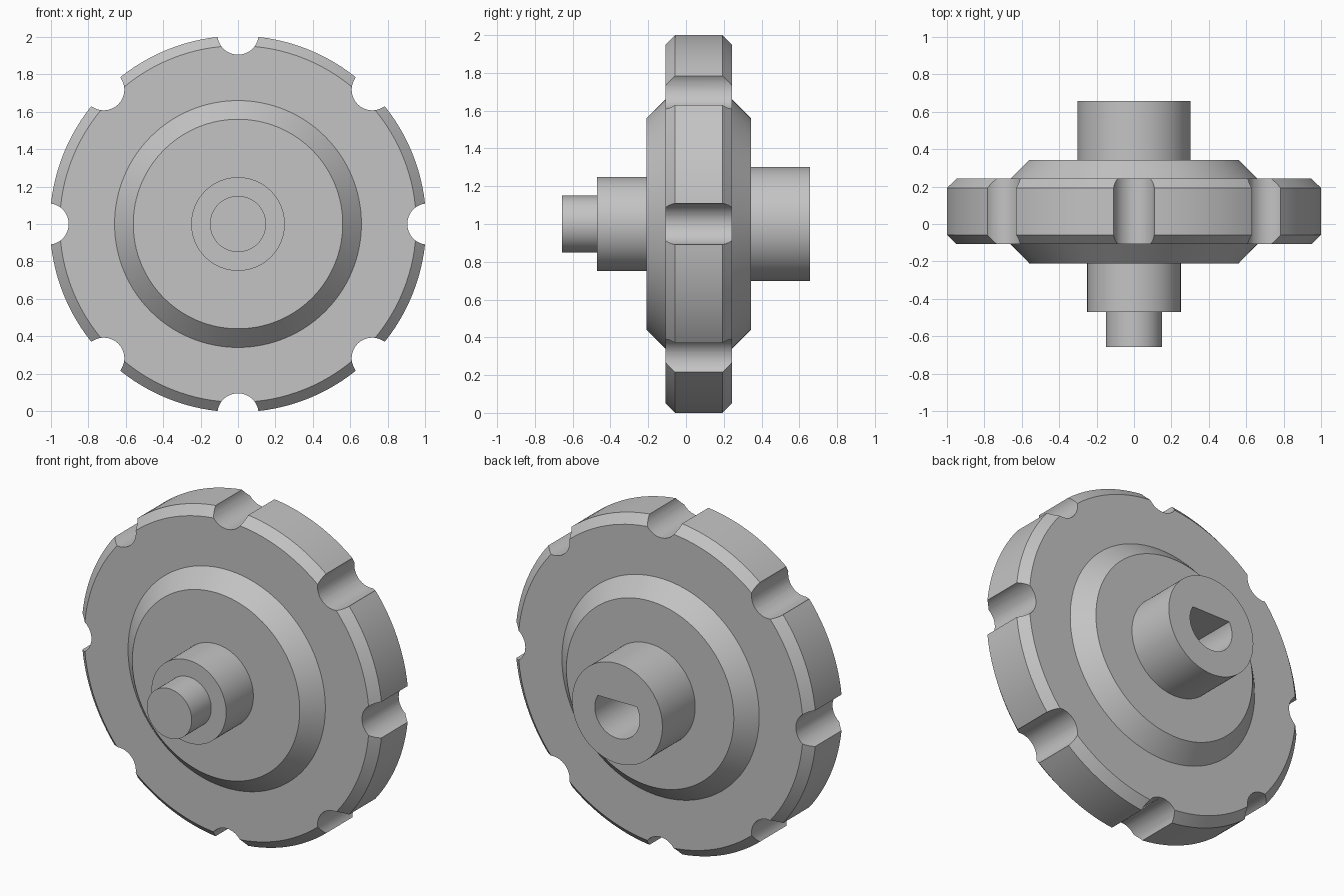
import bpy, bmesh, math
from mathutils import Matrix, Vector

cube = bpy.data.objects.get("Cube")
if cube:
    bpy.data.objects.remove(cube, do_unlink=True)

AXLE = Vector((0, 0, 1))      # the wheel turns about the y axis at this height
NOTCHES = 8

# Plain grey material
grey = bpy.data.materials.new("plain grey")
grey.use_nodes = True
colour = (0.55, 0.55, 0.55, 1)
grey.diffuse_color = colour
grey.node_tree.nodes["Principled BSDF"].inputs["Base Color"].default_value = colour


def make_object(name, bm):
    bmesh.ops.recalc_face_normals(bm, faces=bm.faces)
    mesh = bpy.data.meshes.new(name)
    bm.to_mesh(mesh)
    bm.free()
    mesh.materials.append(grey)
    obj = bpy.data.objects.new(name, mesh)
    bpy.context.collection.objects.link(obj)
    return obj


def lathe(name, rings, segments=128):
    """Closed solid of revolution from (radius, y) rings, with flat end caps."""
    bm = bmesh.new()
    loops = []
    for radius, y in rings:
        angles = [math.tau * i / segments for i in range(segments)]
        loops.append([bm.verts.new(AXLE + Vector((radius * math.cos(a), y, radius * math.sin(a))))
                      for a in angles])
    for a, b in zip(loops, loops[1:]):
        for i in range(segments):
            j = (i + 1) % segments
            bm.faces.new((a[i], a[j], b[j], b[i]))
    bm.faces.new(loops[0])
    bm.faces.new(loops[-1])
    return make_object(name, bm)


def prism(bm, outline, y0, y1):
    """Extrude an (x, z) outline along y."""
    face = bm.faces.new([bm.verts.new((x, y0, z)) for x, z in outline])
    top = bmesh.ops.extrude_face_region(bm, geom=[face])["geom"]
    verts = [v for v in top if isinstance(v, bmesh.types.BMVert)]
    bmesh.ops.translate(bm, verts=verts, vec=(0, y1 - y0, 0))


def cut(target, cutter):
    cutter.hide_render = True
    mod = target.modifiers.new("cut", 'BOOLEAN')
    mod.operation = 'DIFFERENCE'
    mod.solver = 'EXACT'
    mod.object = cutter
    bpy.context.view_layer.objects.active = target
    bpy.ops.object.modifier_apply(modifier=mod.name)
    bpy.data.objects.remove(cutter, do_unlink=True)


# Stepped wheel: front shaft, front hub, bevelled boss, rim, rear boss, rear hub
wheel = lathe("notched_wheel", [
    (0.15, -0.657), (0.15, -0.47),
    (0.25, -0.47), (0.25, -0.21),
    (0.56, -0.21), (0.66, -0.108),
    (0.953, -0.108), (1.006, -0.058),
    (1.006, 0.193), (0.953, 0.243),
    (0.66, 0.243), (0.56, 0.343),
    (0.302, 0.343), (0.302, 0.657),
])

# Round notches spaced around the rim
bm = bmesh.new()
for k in range(NOTCHES):
    turn = math.tau * k / NOTCHES
    cx, cz = 1.015 * math.cos(turn), 1 + 1.015 * math.sin(turn)
    steps = [math.tau * i / 48 for i in range(48)]
    prism(bm, [(cx + 0.11 * math.cos(a), cz + 0.11 * math.sin(a)) for a in steps], -0.4, 0.5)
cut(wheel, make_object("notch_cutter", bm))

# D-shaped socket in the rear hub, flat side up
bm = bmesh.new()
start, sweep = math.radians(150), math.radians(240)
arc = [start + sweep * i / 48 for i in range(49)]
prism(bm, [(0.15 * math.cos(a), 1 + 0.15 * math.sin(a)) for a in arc], 0.25, 0.8)
cut(wheel, make_object("socket_cutter", bm))

# Smooth round walls, crisp edges
bpy.ops.object.select_all(action='DESELECT')
wheel.select_set(True)
bpy.context.view_layer.objects.active = wheel
bpy.ops.object.shade_smooth_by_angle(angle=math.radians(25))
